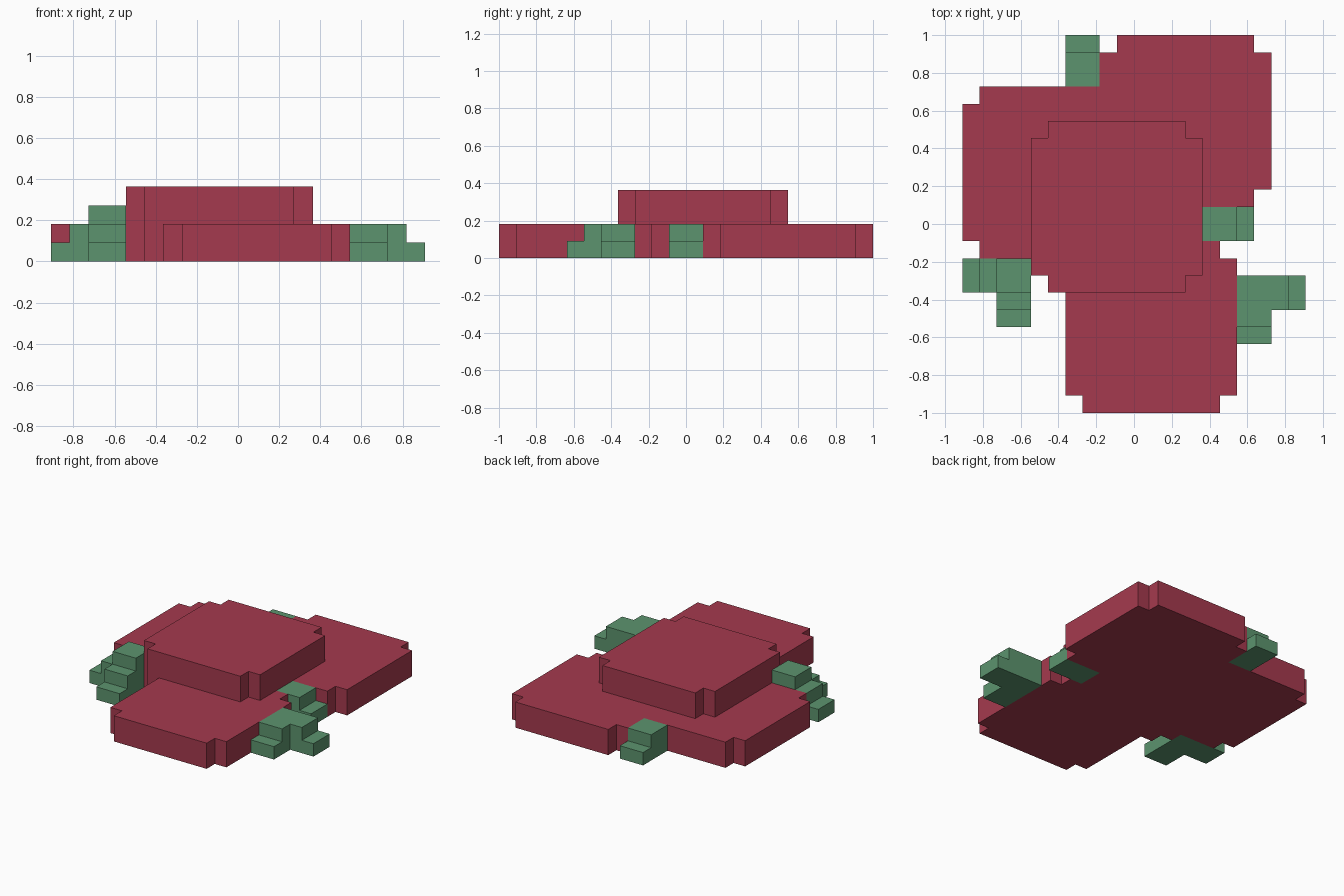
import bpy, bmesh, math

if "Cube" in bpy.data.objects:
    bpy.data.objects.remove(bpy.data.objects["Cube"])

U = 1 / 11  # size of one block


def material(name, rgb):
    m = bpy.data.materials.new(name)
    lin = [((c / 255 + 0.055) / 1.055) ** 2.4 for c in rgb]
    m.diffuse_color = (*lin, 1)
    m.use_nodes = True
    m.node_tree.nodes["Principled BSDF"].inputs["Base Color"].default_value = m.diffuse_color
    return m


RED = material("crimson", (165, 58, 78))
GREEN = material("leaf green", (92, 148, 110))


def box(x0, x1, y0, y1, h):
    """Block columns of height h over a rectangle."""
    return {(x, y): h for x in range(x0, x1) for y in range(y0, y1)}


def petal(x0, y0, h, size=10):
    """Square slab with its four corner blocks missing."""
    x1, y1 = x0 + size, y0 + size
    return {**box(x0 + 1, x1 - 1, y0, y1, h), **box(x0, x1, y0 + 1, y1 - 1, h)}


def build(name, mat, *pieces):
    """Merge the block columns into one closed shell with large flat faces."""
    height = {}
    for piece in pieces:
        for cell, h in piece.items():
            height[cell] = max(h, height.get(cell, 0))
    bm = bmesh.new()

    def quad(*pts):
        bm.faces.new([bm.verts.new([c * U for c in p]) for p in pts])

    for (x, y), h in height.items():
        ring = [(x, y), (x + 1, y), (x + 1, y + 1), (x, y + 1)]
        quad(*[(*p, h) for p in ring])
        quad(*[(*p, 0) for p in reversed(ring)])
        # side walls, only where the neighbour is lower
        for i, (dx, dy) in enumerate([(0, -1), (1, 0), (0, 1), (-1, 0)]):
            a, b = ring[i], ring[(i + 1) % 4]
            for z in range(height.get((x + dx, y + dy), 0), h):
                quad((*a, z), (*b, z), (*b, z + 1), (*a, z + 1))
    bmesh.ops.remove_doubles(bm, verts=bm.verts[:], dist=U / 100)
    bmesh.ops.dissolve_limit(bm, angle_limit=math.radians(1),
                             verts=bm.verts[:], edges=bm.edges[:])
    mesh = bpy.data.meshes.new(name)
    bm.to_mesh(mesh)
    bm.free()
    mesh.materials.append(mat)
    ob = bpy.data.objects.new(name, mesh)
    bpy.context.collection.objects.link(ob)
    return ob


# three low petals around a taller centre
build("petals", RED,
      petal(-2, 1, 2), petal(-10, -2, 2), petal(-4, -11, 2), petal(-6, -4, 4))

# stepped leaves
build("back_leaf", GREEN, box(-4, -2, 8, 10, 2), box(-4, -2, 10, 11, 1))
build("right_leaf", GREEN, box(4, 6, -1, 1, 2), box(6, 7, -1, 1, 1))
build("front_right_leaf", GREEN,
      box(6, 9, -5, -3, 2), box(9, 10, -5, -3, 1),
      box(6, 8, -6, -5, 2), box(6, 8, -7, -6, 1))
build("front_left_leaf", GREEN,
      box(-8, -6, -4, -2, 3),
      box(-9, -8, -4, -2, 2), box(-10, -9, -4, -2, 1),
      box(-8, -6, -5, -4, 2), box(-8, -6, -6, -5, 1))
